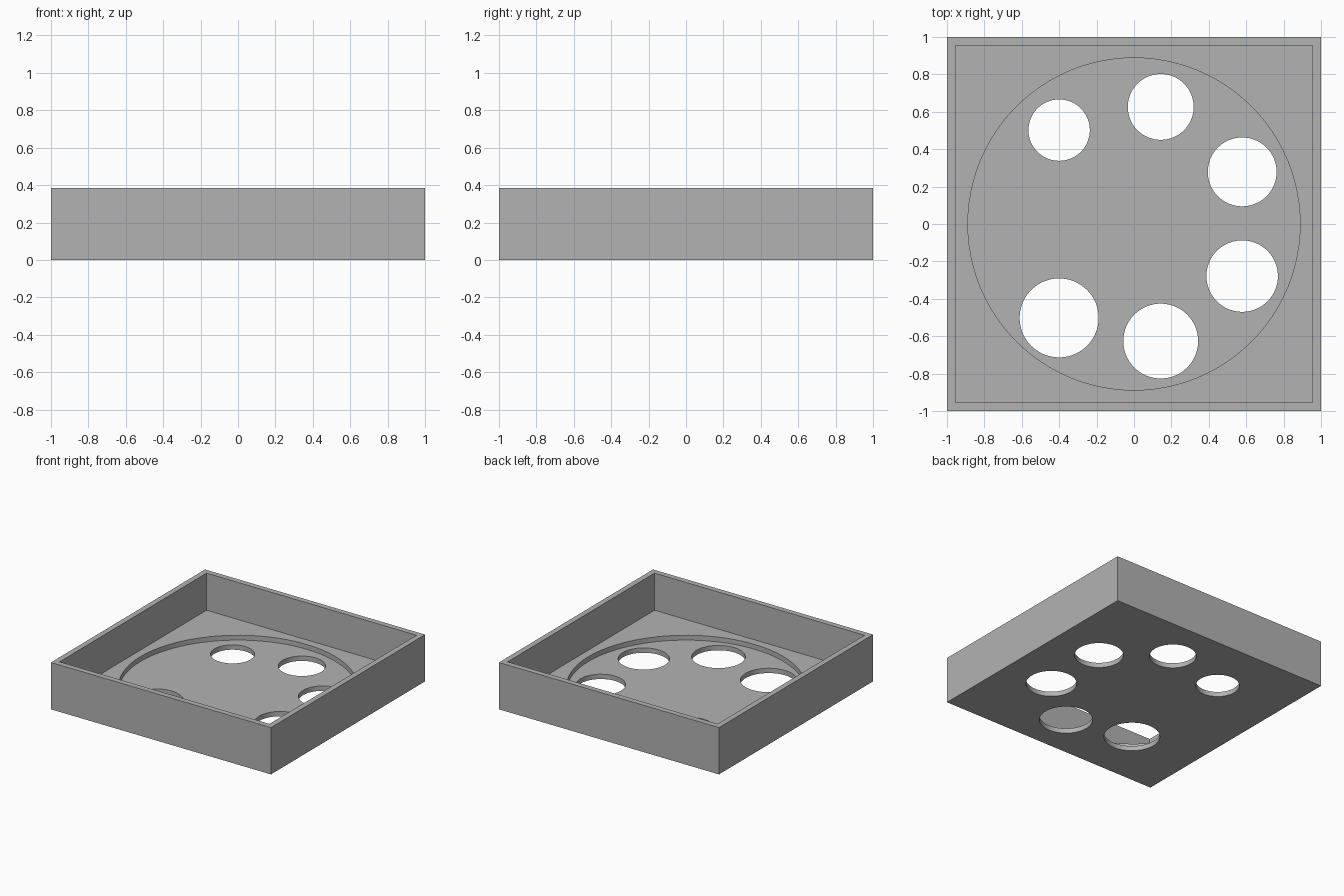
import bpy
import math
from mathutils import Matrix, Vector

if "Cube" in bpy.data.objects:
    bpy.data.objects.remove(bpy.data.objects["Cube"])

HEIGHT, FLOOR, RECESS = 0.385, 0.08, 0.04
INNER, RING = 0.954, 0.642

grey = bpy.data.materials.new("plain grey")
grey.use_nodes = True
grey.diffuse_color = (0.45, 0.45, 0.45, 1)
grey.node_tree.nodes["Principled BSDF"].inputs["Base Color"].default_value = (0.45, 0.45, 0.45, 1)


def box(name, half, z0, z1):
    bpy.ops.mesh.primitive_cube_add(size=1, location=(0, 0, (z0 + z1) / 2))
    ob = bpy.context.object
    ob.name = name
    ob.data.transform(Matrix.Diagonal((2 * half, 2 * half, z1 - z0, 1)))
    return ob


def cylinder(name, x, y, radius, z0, z1):
    bpy.ops.mesh.primitive_cylinder_add(vertices=96, radius=radius, depth=z1 - z0,
                                        location=(x, y, (z0 + z1) / 2))
    bpy.context.object.name = name
    return bpy.context.object


# Square block that becomes the open tray
tray = box("tray", 1, 0, HEIGHT)
tray.data.materials.append(grey)

# Cavity, shallow round recess and six holes of growing size around a ring
cutters = [box("cavity_cutter", INNER, FLOOR, 1),
           cylinder("recess_cutter", 0, 0, 0.888, RECESS, 0.2)]
for i, radius in enumerate((0.164, 0.176, 0.184, 0.191, 0.2, 0.211)):
    angle = math.tau * (2.5 - i) / 7
    cutters.append(cylinder(f"hole_cutter_{i + 1}", RING * math.cos(angle),
                            RING * math.sin(angle), radius, -0.1, 0.3))

bpy.context.view_layer.objects.active = tray
for cutter in cutters:
    mod = tray.modifiers.new(cutter.name, "BOOLEAN")
    mod.operation = "DIFFERENCE"
    mod.solver = "EXACT"
    mod.object = cutter
    bpy.ops.object.modifier_apply(modifier=mod.name)
for cutter in cutters:
    bpy.data.objects.remove(cutter)

# Smooth round walls with crisp edges
bpy.ops.object.select_all(action="DESELECT")
tray.select_set(True)
bpy.ops.object.shade_smooth_by_angle(angle=math.radians(30))
